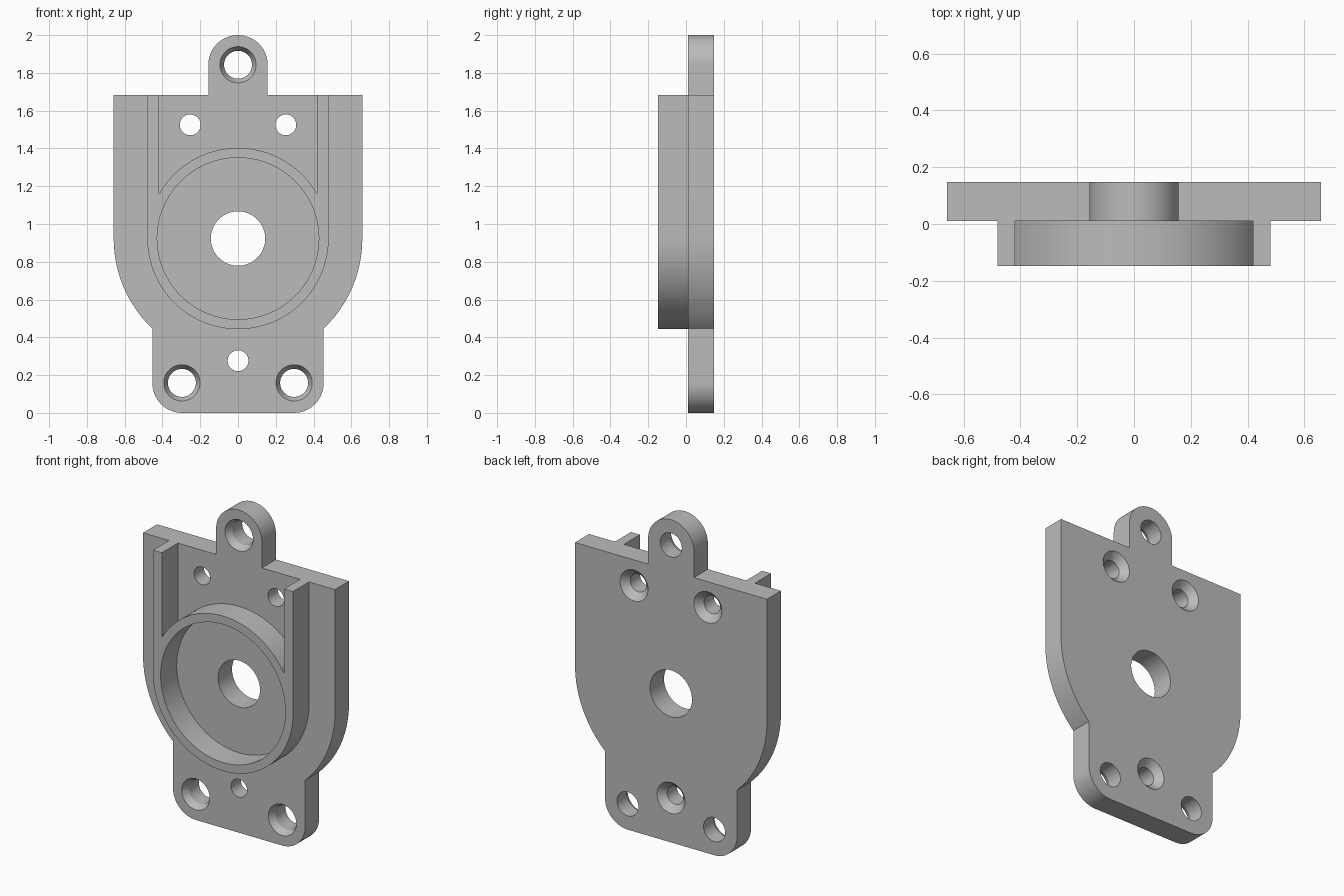
import bpy, bmesh
from math import cos, sin, acos, pi

cube = bpy.data.objects.get("Cube")
if cube:
    bpy.data.objects.remove(cube, do_unlink=True)

# Main dimensions
FRONT, FACE, BACK = -0.147, 0.01, 0.147   # rim front, plate front, plate back
TOP = 1.683                               # shoulder height
HUB = 0.923                               # height of the central bore
HALF, FOOT, TAB = 0.658, 0.453, 0.157     # half widths; TAB is also the corner radius
RING, POCKET, ARM = 0.48, 0.428, 0.419

grey = bpy.data.materials.new("plain_grey")
grey.use_nodes = True
grey.diffuse_color = (0.5, 0.5, 0.5, 1)
grey.node_tree.nodes["Principled BSDF"].inputs["Base Color"].default_value = (0.5, 0.5, 0.5, 1)


def arc(cx, cz, r, start, end, steps=32):
    angles = [start + (end - start) * i / steps for i in range(steps + 1)]
    return [(cx + r * cos(a), cz + r * sin(a)) for a in angles]


def make_object(name, bm):
    bmesh.ops.recalc_face_normals(bm, faces=bm.faces)
    mesh = bpy.data.meshes.new(name)
    bm.to_mesh(mesh)
    bm.free()
    mesh.materials.append(grey)
    obj = bpy.data.objects.new(name, mesh)
    bpy.context.collection.objects.link(obj)
    return obj


def loft(name, loops):
    """Solid through matching closed loops of (x, z) outlines at given depths."""
    bm = bmesh.new()
    rings = [[bm.verts.new((x, y, z)) for x, z in pts] for y, pts in loops]
    for a, b in zip(rings, rings[1:]):
        for i in range(len(a)):
            bm.faces.new((a[i - 1], a[i], b[i], b[i - 1]))
    bm.faces.new(rings[0])
    bm.faces.new(rings[-1])
    return make_object(name, bm)


def drill(target, x, z, profile):
    """Cut a round hole whose profile is a list of (depth, radius)."""
    loops = [(y, arc(x, z, r, 0, 2 * pi, 64)[:-1]) for y, r in profile]
    cutter = loft("cutter", loops)
    cutter.hide_render = True
    mod = target.modifiers.new("hole", 'BOOLEAN')
    mod.operation = 'DIFFERENCE'
    mod.solver = 'EXACT'
    mod.object = cutter
    bpy.context.view_layer.objects.active = target
    bpy.ops.object.modifier_apply(modifier=mod.name)
    bpy.data.objects.remove(cutter, do_unlink=True)


def mirror_outline(right):
    return right + [(-x, z) for x, z in reversed(right)]


# Back plate: foot corner, curved flank, shoulder and rounded tab
flank = acos(FOOT / HALF)
right = arc(FOOT - TAB, TAB, TAB, -pi / 2, 0, 16)
right += arc(0, HUB, HALF, -flank, 0)
right += [(HALF, TOP), (TAB, TOP)]
right += arc(0, 2 - TAB, TAB, 0, pi / 2 - 0.02, 24)
right.append((0.0005, 2))
outline = mirror_outline(right)
plate = loft("back_plate", [(FACE, outline), (BACK, outline)])

# Raised rim: lower half circle, two upright arms, arched top of the ring
join = acos(ARM / RING)
outline = arc(0, HUB, RING, -pi, 0, 64) + [(RING, TOP), (ARM, TOP)]
outline += arc(0, HUB, RING, join, pi - join, 48) + [(-ARM, TOP), (-RING, TOP)]
rim = loft("raised_rim", [(FRONT, outline), (FACE, outline)])
drill(rim, 0, HUB, [(FRONT - 0.05, POCKET), (FACE + 0.05, POCKET)])

# Central bore
drill(plate, 0, HUB, [(FACE - 0.05, 0.144), (BACK + 0.05, 0.144)])

# Mounting holes, countersunk from the front
for x, z in ((0, 2 - TAB), (0.297, 0.159), (-0.297, 0.159)):
    drill(plate, x, z, [(FACE - 0.02, 0.107), (FACE + 0.04, 0.074), (BACK + 0.05, 0.074)])

# Screw holes, countersunk from the back
for x, z in ((0, 0.276), (0.253, 1.525), (-0.253, 1.525)):
    drill(plate, x, z, [(FACE - 0.05, 0.055), (BACK - 0.041, 0.055), (BACK + 0.02, 0.116)])

# Smooth curved walls, keep crisp edges
for obj in (plate, rim):
    bpy.ops.object.select_all(action='DESELECT')
    obj.select_set(True)
    bpy.context.view_layer.objects.active = obj
    bpy.ops.object.shade_smooth_by_angle(angle=0.5)
